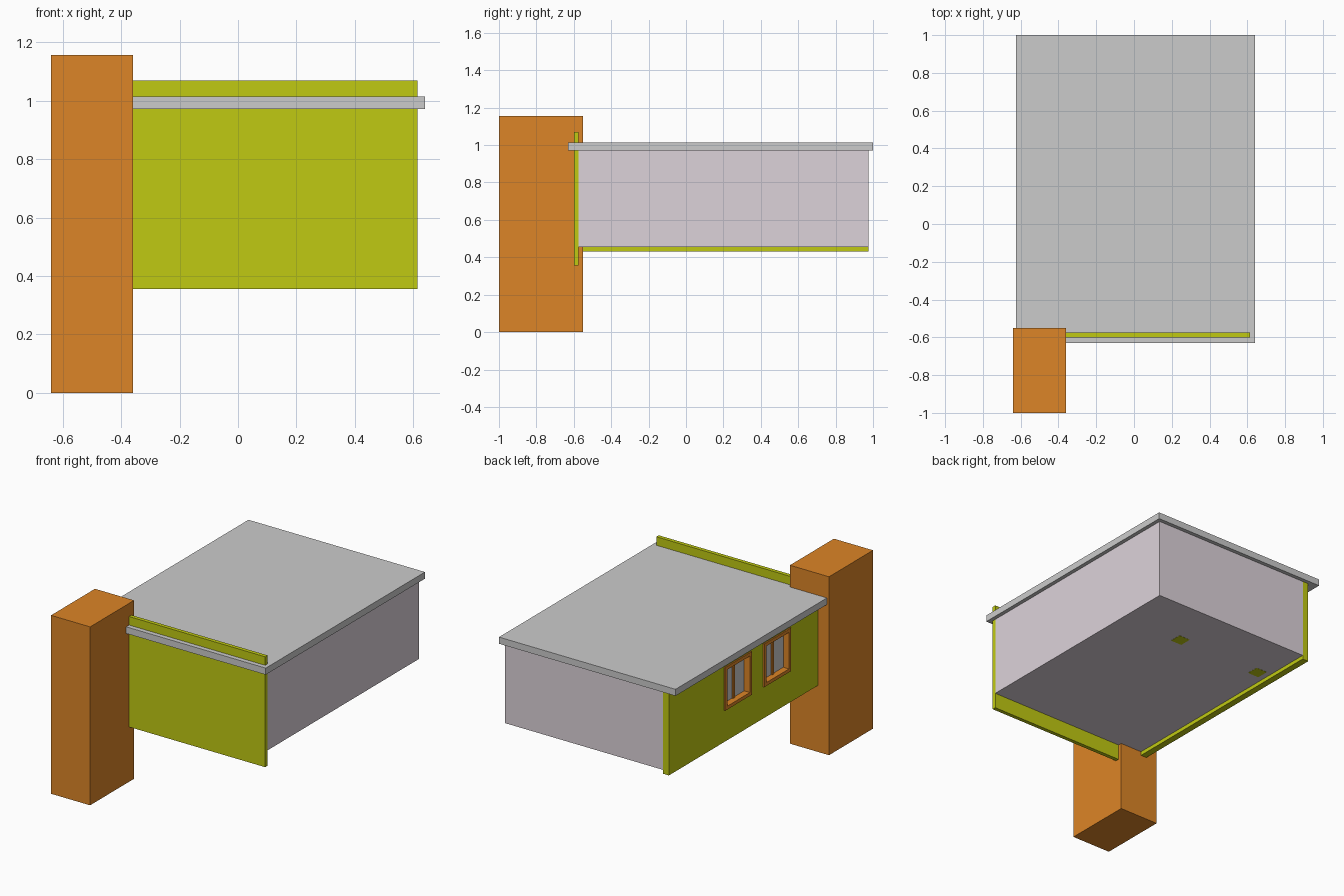
import bpy, bmesh
from mathutils import Vector

if "Cube" in bpy.data.objects:
    bpy.data.objects.remove(bpy.data.objects["Cube"])


def material(name, rgba):
    m = bpy.data.materials.new(name)
    m.diffuse_color = rgba
    m.use_nodes = True
    m.node_tree.nodes["Principled BSDF"].inputs["Base Color"].default_value = m.diffuse_color
    return m


LIME = material("lime", (0.53, 0.59, 0.006, 1))
ORANGE = material("orange", (0.72, 0.235, 0.02, 1))
PALE = material("pale", (0.72, 0.65, 0.70, 1))
GLASS = material("glass", (0.8, 0.8, 0.8, 0.35))


def boxes(name, spans, mat=None):
    """One object made of boxes, each given as (x0, x1, y0, y1, z0, z1)."""
    bm = bmesh.new()
    for x0, x1, y0, y1, z0, z1 in spans:
        size = Vector((x1 - x0, y1 - y0, z1 - z0))
        mid = Vector((x0 + x1, y0 + y1, z0 + z1)) / 2
        for v in bmesh.ops.create_cube(bm, size=1)["verts"]:
            v.co = v.co * size + mid
    mesh = bpy.data.meshes.new(name)
    bm.to_mesh(mesh)
    bm.free()
    if mat:
        mesh.materials.append(mat)
    ob = bpy.data.objects.new(name, mesh)
    bpy.context.collection.objects.link(ob)
    return ob


# Main masses
boxes("tower", [(-0.64, -0.36, -1.0, -0.55, 0, 1.156)], ORANGE)
boxes("roof_slab", [(-0.625, 0.64, -0.63, 1.0, 0.972, 1.015)])
boxes("front_panel", [(-0.565, 0.615, -0.60, -0.575, 0.355, 1.07)], LIME)
left_wall = boxes("left_wall", [(-0.56, -0.517, -0.575, 0.975, 0.43, 0.972)], LIME)

# Thin room walls and floor
boxes("right_wall", [(0.59, 0.615, -0.575, 0.975, 0.455, 0.972)], PALE)
boxes("back_wall", [(-0.517, 0.59, 0.95, 0.975, 0.455, 0.972)], PALE)
boxes("floor", [(-0.517, 0.59, -0.575, 0.95, 0.455, 0.475)], PALE)

# Small pads showing on the underside of the floor
for i, x in enumerate((0.17, -0.44)):
    boxes(f"floor_pad_{i + 1}", [(x - 0.04, x + 0.04, 0.60, 0.68, 0.454, 0.474)], LIME)

# Windows in the left wall: frame, mullion, glass and the hole for each
Z0, Z1, W, T = 0.635, 0.915, 0.275, 0.022
openings = []
for i, y0 in enumerate((0.135, -0.265)):
    y1, ym = y0 + W, y0 + W / 2
    a, b = -0.568, -0.512
    boxes(f"window_frame_{i + 1}", [
        (a, b, y0, y1, Z0, Z0 + T),
        (a, b, y0, y1, Z1 - T, Z1),
        (a, b, y0, y0 + T, Z0 + T, Z1 - T),
        (a, b, y1 - T, y1, Z0 + T, Z1 - T)], ORANGE)
    boxes(f"window_mullion_{i + 1}",
          [(-0.535, -0.515, ym - 0.01, ym + 0.01, Z0 + T, Z1 - T)], ORANGE)
    boxes(f"window_glass_{i + 1}",
          [(-0.527, -0.523, y0 + T, y1 - T, Z0 + T, Z1 - T)], GLASS)
    openings.append((-0.7, -0.4, y0 + 0.004, y1 - 0.004, Z0 + 0.004, Z1 - 0.004))

cutter = boxes("window_cutter", openings)
cutter.hide_render = True
cutter.hide_set(True)
cut = left_wall.modifiers.new("window_holes", 'BOOLEAN')
cut.operation = 'DIFFERENCE'
cut.object = cutter
